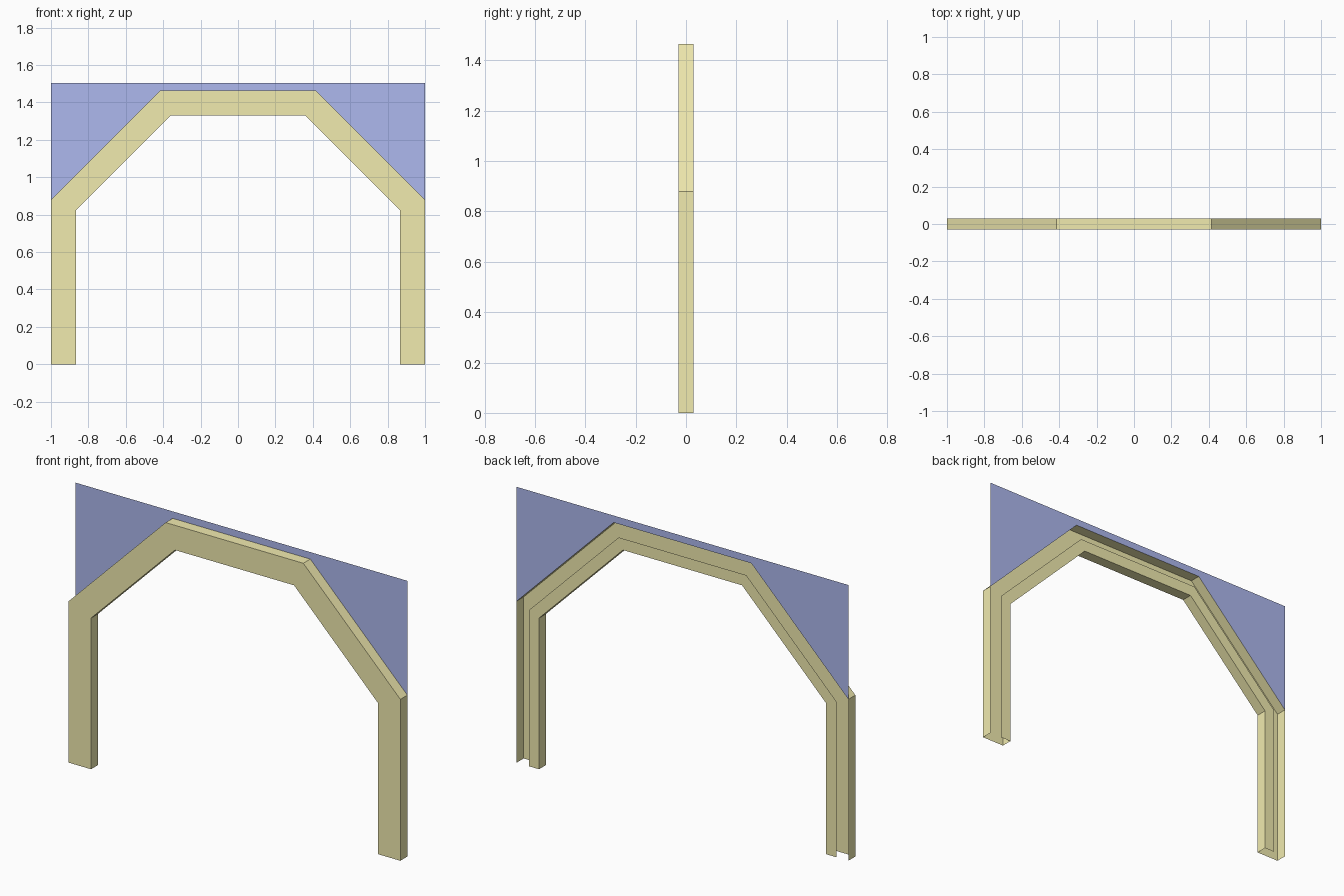
import bpy

if "Cube" in bpy.data.objects:
    bpy.data.objects.remove(bpy.data.objects["Cube"])


def mesh_object(name, verts, faces, color):
    mesh = bpy.data.meshes.new(name)
    mesh.from_pydata(verts, [], faces)
    mesh.update()
    obj = bpy.data.objects.new(name, mesh)
    bpy.context.collection.objects.link(obj)
    mat = bpy.data.materials.new(name + "_material")
    mat.diffuse_color = (*color, 1)
    mat.use_nodes = True
    mat.node_tree.nodes["Principled BSDF"].inputs["Base Color"].default_value = mat.diffuse_color
    mesh.materials.append(mat)
    return obj


def mirrored(half):
    return half + [(-x, z) for x, z in reversed(half)]


# Outer and inner outlines of the arch, left half mirrored to the right
outer = mirrored([(-1, 0), (-1, 0.88), (-0.415, 1.465)])
inner = mirrored([(-0.865, 0), (-0.865, 0.824), (-0.359, 1.33)])

# Open-backed channel: (0 = outer, 1 = inner; y) round the cross-section
D = 0.03
section = [(0, D), (0, -D), (1, -D), (1, D), (0.54, D)]

# Arch frame: sweep the section along the outline, with open leg ends
verts = [(ox + (ix - ox) * t, y, oz + (iz - oz) * t)
         for (ox, oz), (ix, iz) in zip(outer, inner)
         for t, y in section]
n = len(section)
faces = [(i * n + j, i * n + j + 1, (i + 1) * n + j + 1, (i + 1) * n + j)
         for i in range(len(outer) - 1) for j in range(n - 1)]
mesh_object("arch_frame", verts, faces, (0.88, 0.83, 0.43))

# Thin wall panel above the arch, flush with its back
edge = outer[1:-1]
top = [(x, 1.503) for x, z in edge]
panel_verts = [(x, D, z) for x, z in edge + top]
panel_faces = [(0, 1, 5, 4), (1, 2, 6, 5), (2, 3, 7, 6)]
# The end columns narrow to the corners where the arch meets the panel side
mesh_object("wall_panel", panel_verts, panel_faces, (0.42, 0.48, 0.86))
